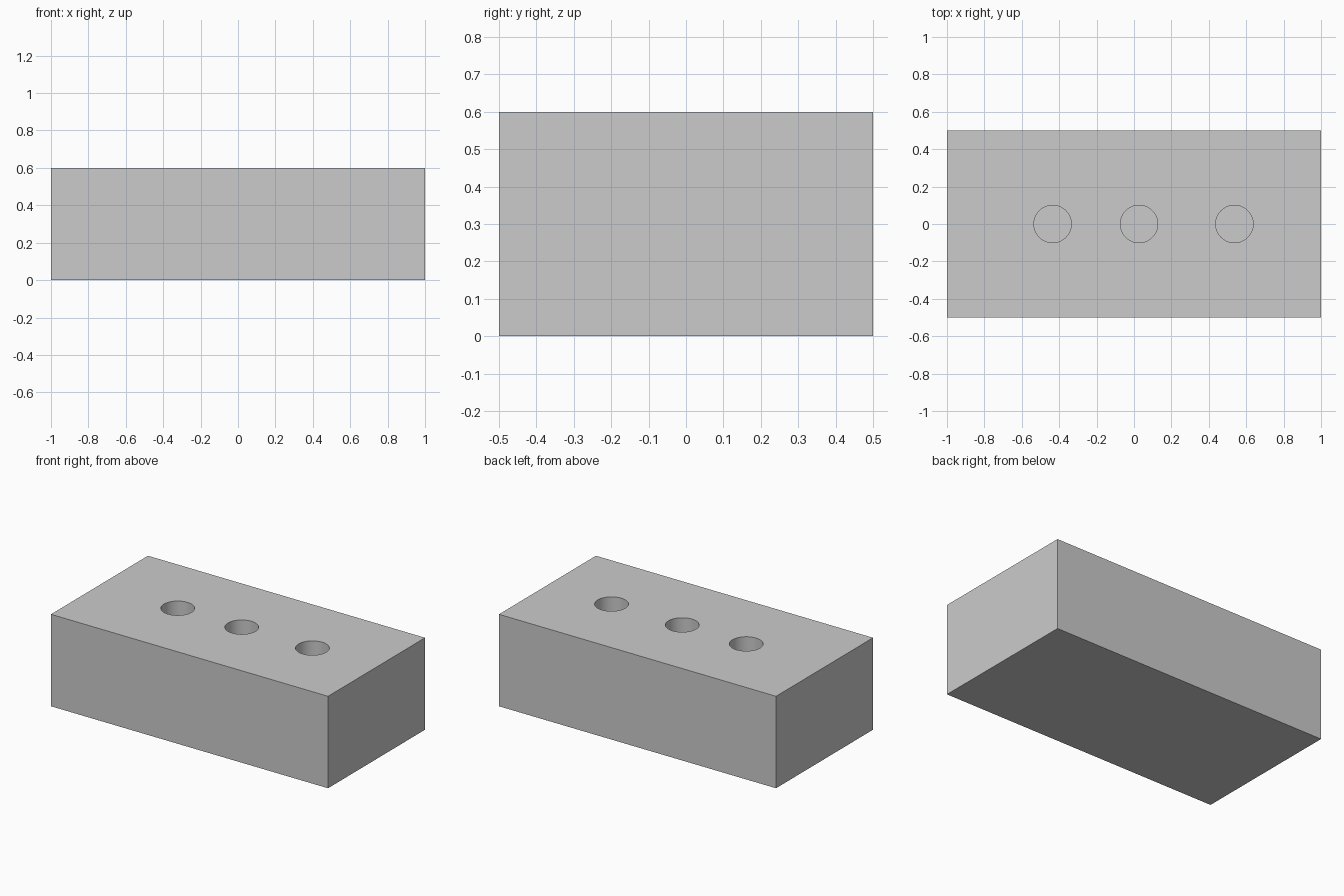
import bpy

if "Cube" in bpy.data.objects:
    bpy.data.objects.remove(bpy.data.objects["Cube"])

WIDTH, DEPTH, HEIGHT = 2.0, 1.0, 0.6
HOLE_RADIUS, HOLE_DEPTH = 0.10, 0.4
HOLE_X = (-0.435, 0.027, 0.537)

# Solid block standing on the ground
bpy.ops.mesh.primitive_cube_add(size=1, location=(0, 0, HEIGHT / 2))
block = bpy.context.object
block.name = "block"
block.scale = (WIDTH, DEPTH, HEIGHT)
bpy.ops.object.transform_apply(location=True, rotation=False, scale=True)


def drill_hole(target, x):
    """Sink a round blind hole into the top face at x."""
    over = 0.1
    bpy.ops.mesh.primitive_cylinder_add(
        vertices=64, radius=HOLE_RADIUS, depth=HOLE_DEPTH + over,
        location=(x, 0, HEIGHT + (over - HOLE_DEPTH) / 2))
    cutter = bpy.context.object
    cutter.name = "hole_cutter"
    cutter.hide_render = True
    mod = target.modifiers.new("hole", 'BOOLEAN')
    mod.operation = 'DIFFERENCE'
    mod.solver = 'EXACT'
    mod.object = cutter
    bpy.ops.object.select_all(action='DESELECT')
    target.select_set(True)
    bpy.context.view_layer.objects.active = target
    bpy.ops.object.modifier_apply(modifier=mod.name)
    bpy.data.objects.remove(cutter, do_unlink=True)


# Row of three holes along the top
for x in HOLE_X:
    drill_hole(block, x)

# Smooth hole walls, sharp block edges
bpy.ops.object.shade_smooth_by_angle(angle=0.52)
